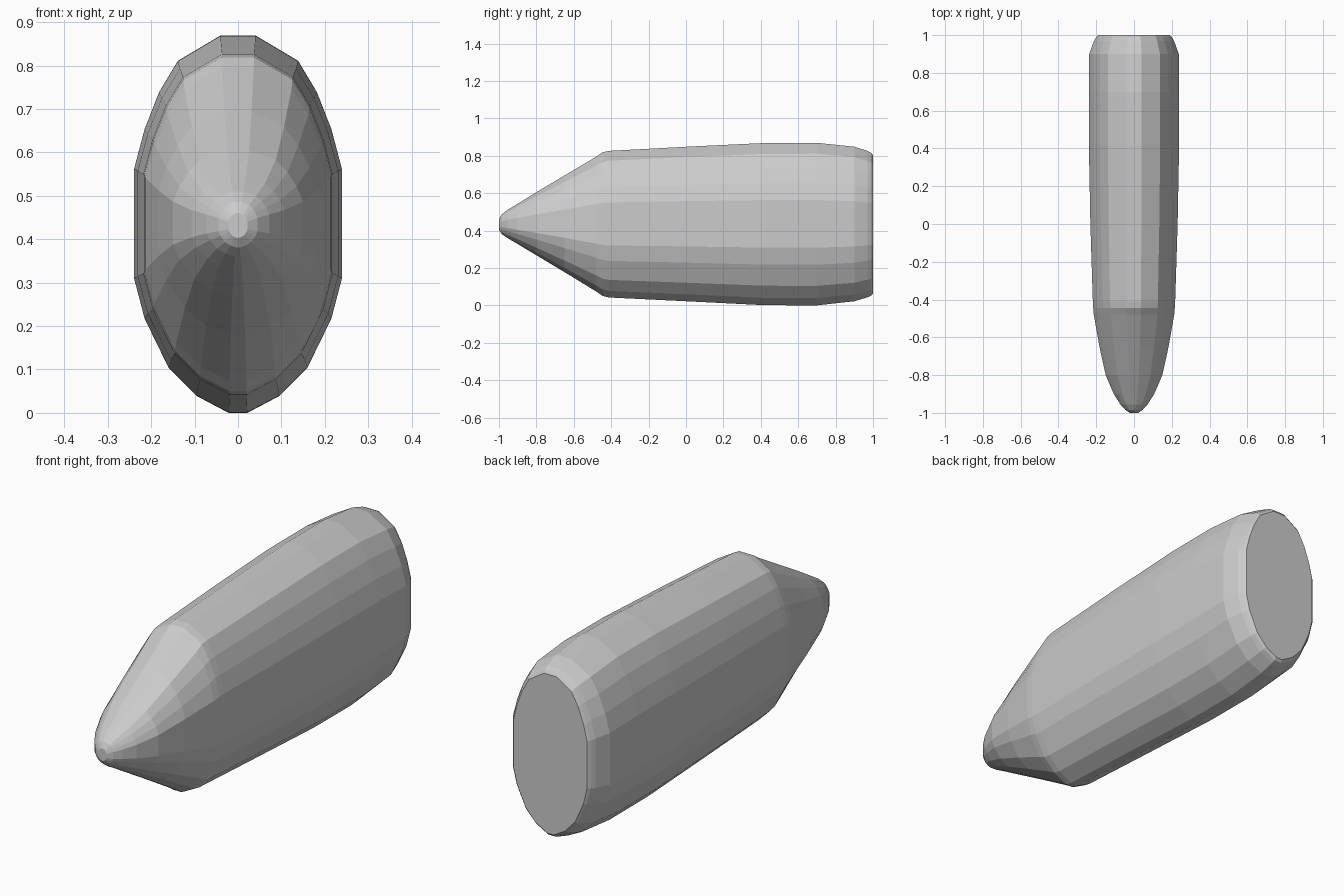
import bpy, bmesh

# Right half of the oval cross-section: x / half width, z / full height (top to bottom)
HALF = [(0.17, 1.0), (0.58, 0.933), (0.76, 0.85), (0.90, 0.752), (1.0, 0.648),
        (1.0, 0.355), (0.90, 0.25), (0.67, 0.12), (0.40, 0.045), (0.09, 0.0)]
SECTION = HALF + [(-x, z) for x, z in reversed(HALF)]

# Stations along the body: y, half width, bottom z, top z
STATIONS = [
    (-1.00, 0.022, 0.405, 0.462),
    (-0.985, 0.045, 0.383, 0.488),
    (-0.955, 0.072, 0.362, 0.512),
    (-0.90, 0.107, 0.330, 0.545),
    (-0.80, 0.150, 0.270, 0.607),
    (-0.65, 0.183, 0.180, 0.696),
    (-0.48, 0.213, 0.076, 0.797),
    (-0.445, 0.216, 0.052, 0.821),
    (-0.41, 0.218, 0.044, 0.828),
    (0.00, 0.231, 0.024, 0.850),
    (0.42, 0.239, 0.003, 0.870),
    (0.70, 0.239, 0.002, 0.871),
    (0.90, 0.237, 0.024, 0.850),
    (0.97, 0.212, 0.045, 0.828),
    (0.99, 0.200, 0.053, 0.818),
    (1.00, 0.190, 0.064, 0.805),
]

# Capsule body: pointed nose, tapered hull and flat rear cap
bm = bmesh.new()
rings = []
for y, w, z0, z1 in STATIONS:
    rings.append([bm.verts.new((x * w, y, z0 + z * (z1 - z0))) for x, z in SECTION])
n = len(SECTION)
for a, b in zip(rings, rings[1:]):
    for i in range(n):
        j = (i + 1) % n
        bm.faces.new((a[i], a[j], b[j], b[i]))
bm.faces.new(rings[0])
bm.faces.new(rings[-1])
low = min(v.co.z for v in bm.verts)
bmesh.ops.translate(bm, verts=bm.verts, vec=(0, 0, -low))
bmesh.ops.recalc_face_normals(bm, faces=bm.faces)

mesh = bpy.data.meshes.new("pointed_body")
bm.to_mesh(mesh)
bm.free()
body = bpy.data.objects.new("pointed_body", mesh)
bpy.context.collection.objects.link(body)
